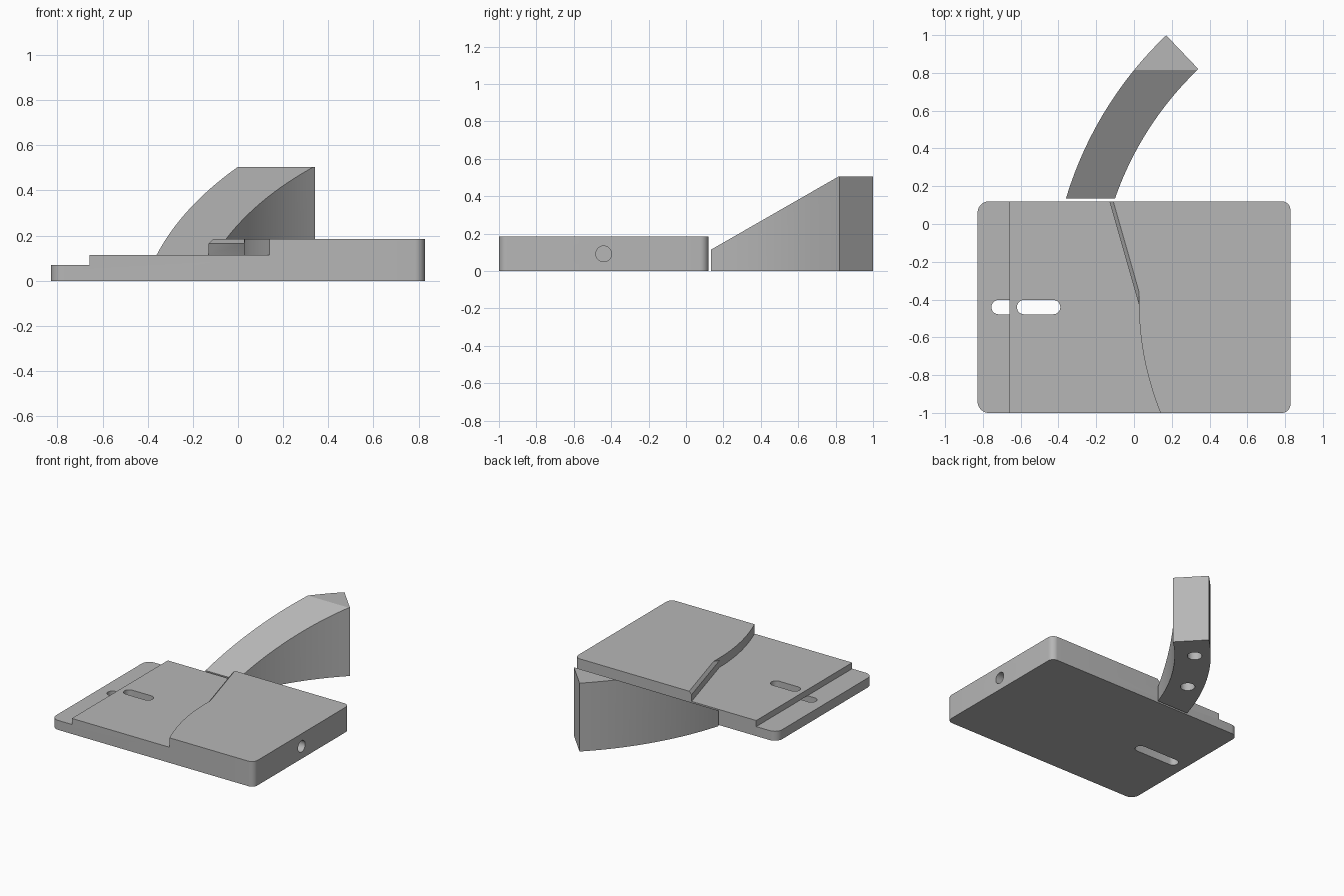
import bpy, bmesh, math
from mathutils import Vector

if "Cube" in bpy.data.objects:
    bpy.data.objects.remove(bpy.data.objects["Cube"])

grey = bpy.data.materials.new("grey plastic")
grey.diffuse_color = (0.47, 0.47, 0.47, 1)
grey.use_nodes = True
grey.node_tree.nodes["Principled BSDF"].inputs["Base Color"].default_value = grey.diffuse_color


def make_object(name, bm):
    bmesh.ops.recalc_face_normals(bm, faces=bm.faces[:])
    mesh = bpy.data.meshes.new(name)
    bm.to_mesh(mesh)
    bm.free()
    mesh.materials.append(grey)
    ob = bpy.data.objects.new(name, mesh)
    bpy.context.collection.objects.link(ob)
    return ob


def prism(points, z0, z1):
    bm = bmesh.new()
    face = bm.faces.new([bm.verts.new((x, y, z0)) for x, y in points])
    top = bmesh.ops.extrude_face_region(bm, geom=[face])["geom"]
    bmesh.ops.translate(bm, vec=(0, 0, z1 - z0),
                        verts=[v for v in top if isinstance(v, bmesh.types.BMVert)])
    return bm


def arc(cx, cy, r, a0, a1, n):
    return [(cx + r * math.cos(math.radians(a0 + (a1 - a0) * i / n)),
             cy + r * math.sin(math.radians(a0 + (a1 - a0) * i / n))) for i in range(n + 1)]


def slot(x0, x1, y, r):
    return arc(x1 - r, y, r, -90, 90, 16) + arc(x0 + r, y, r, 90, 270, 16)


def cut(target, bm):
    cutter = make_object("cutter", bm)
    mod = target.modifiers.new("cut", 'BOOLEAN')
    mod.operation, mod.solver, mod.object = 'DIFFERENCE', 'EXACT', cutter
    bpy.context.view_layer.objects.active = target
    bpy.ops.object.modifier_apply(modifier=mod.name)
    bpy.data.objects.remove(cutter)


def smooth(ob):
    bpy.ops.object.select_all(action='DESELECT')
    ob.select_set(True)
    bpy.context.view_layer.objects.active = ob
    bpy.ops.object.shade_smooth_by_angle(angle=math.radians(25))


# Base plate with rounded corners
X, Y0, Y1, RL, RR = 0.828, -1.0, 0.12, 0.06, 0.045
plate = make_object("base_plate", prism(
    arc(X - RR, Y0 + RR, RR, -90, 0, 10) + arc(X - RR, Y1 - RR, RR, 0, 90, 10) +
    arc(-X + RL, Y1 - RL, RL, 90, 180, 10) + arc(-X + RL, Y0 + RL, RL, 180, 270, 10), 0, 0.185))

# Middle level, bounded by a straight edge and a curved edge
KX, KY, S = 0.027, -0.43, 0.157 / 0.55
curve = [(KX + 0.113 * t * t, KY - 0.57 * t) for t in [i / 16 for i in range(17)]]
cut(plate, prism([(-1, -1.1), (0.18, -1.1)] + curve[::-1] +
                 [(KX - S * 0.6, KY + 0.6), (-1, KY + 0.6)], 0.115, 0.3))

# Low step on the left
cut(plate, prism([(-1, -1.1), (-0.658, -1.1), (-0.658, 0.3), (-1, 0.3)], 0.07, 0.3))

# Bevel along the straight edge
bm = bmesh.new()
for dx, z in ((-0.02, 0.145), (0.035, 0.2), (-0.02, 0.2)):
    bm.verts.new((KX - S * 0.6 + dx, KY + 0.6, z))
    bm.verts.new((KX, KY + dx / S, z))
bmesh.ops.convex_hull(bm, input=bm.verts[:])
cut(plate, bm)

# Slots: long one below, shorter one through the middle level
cut(plate, prism(slot(-0.755, -0.39, -0.44, 0.038), -0.1, 0.07))
cut(plate, prism(slot(-0.62, -0.39, -0.44, 0.038), 0.05, 0.3))

# Blind round hole in the right side
bm = prism(arc(0, 0, 0.042, 0, 351, 39), 0, 0.5)
for v in bm.verts:
    v.co = Vector((0.45 + v.co.z, -0.44 + v.co.x, 0.092 + v.co.y))
cut(plate, bm)
smooth(plate)

# Curved arm: ring segment with a sloping top
CX, CY, RO, RI, END = 1.536, -0.435, 1.98, 1.733, 46.4
start = [math.degrees(math.asin((0.135 - CY) / r)) for r in (RO, RI)]
bm = prism(arc(CX, CY, RO, 180 - start[0], 180 - END, 28) +
           arc(CX, CY, RI, 180 - END, 180 - start[1], 28), 0, 0.505)
cutgeom = bm.verts[:] + bm.edges[:] + bm.faces[:]
res = bmesh.ops.bisect_plane(bm, geom=cutgeom, plane_co=(0, 0.135, 0.115),
                             plane_no=(0, -0.39, 0.68), clear_outer=True)
bmesh.ops.holes_fill(bm, edges=[e for e in bm.edges if e.is_boundary], sides=0)
arm = make_object("curved_arm", bm)

# Blind holes in the underside of the arm
for angle in (27, 40):
    a = math.radians(180 - angle)
    cut(arm, prism(arc(CX + 1.87 * math.cos(a), CY + 1.87 * math.sin(a), 0.05, 0, 351, 39),
                   -0.1, 0.18))
smooth(arm)
